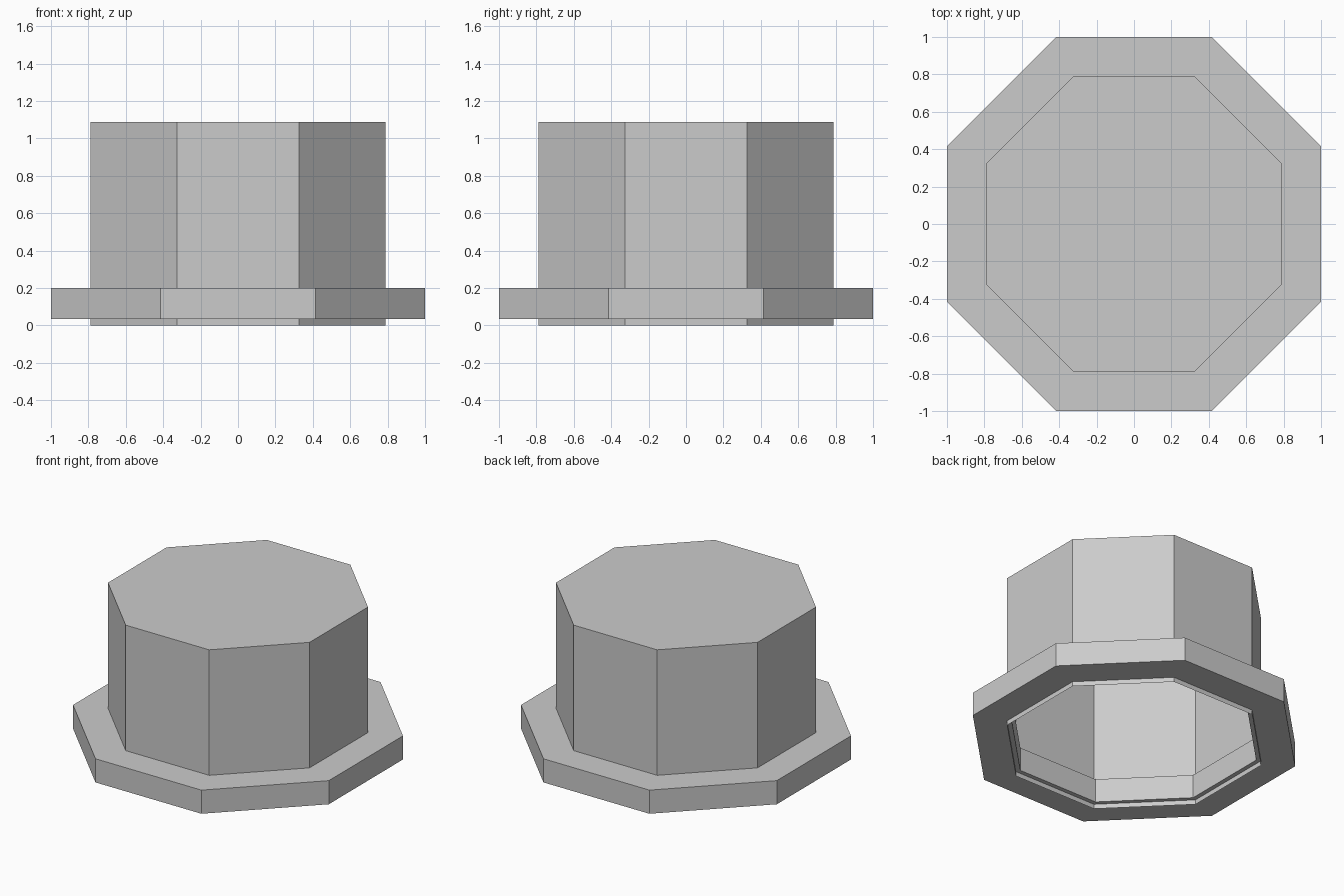
import bpy, bmesh, math

if "Cube" in bpy.data.objects:
    bpy.data.objects.remove(bpy.data.objects["Cube"])

grey = bpy.data.materials.new("grey")
grey.diffuse_color = (0.6, 0.6, 0.6, 1)
grey.use_nodes = True
grey.node_tree.nodes["Principled BSDF"].inputs["Base Color"].default_value = grey.diffuse_color


def octagon(bm, apothem, z):
    """Ring of eight vertices with flat sides facing the axes."""
    r = apothem / math.cos(math.pi / 8)
    return [bm.verts.new((r * math.cos(math.pi / 8 + i * math.pi / 4),
                          r * math.sin(math.pi / 8 + i * math.pi / 4), z))
            for i in range(8)]


def octagon_shell(name, profile, closed=False, cap=False):
    """Join octagons given as (apothem, z); optionally loop or cap the last."""
    bm = bmesh.new()
    rings = [octagon(bm, a, z) for a, z in profile]
    pairs = list(zip(rings, rings[1:]))
    if closed:
        pairs.append((rings[-1], rings[0]))
    for low, high in pairs:
        for i in range(8):
            j = (i + 1) % 8
            bm.faces.new((low[i], low[j], high[j], high[i]))
    if cap:
        bm.faces.new(rings[-1])
    mesh = bpy.data.meshes.new(name)
    bm.to_mesh(mesh)
    bm.free()
    mesh.materials.append(grey)
    obj = bpy.data.objects.new(name, mesh)
    bpy.context.collection.objects.link(obj)
    return obj


# Hollow body, open underneath
octagon_shell("body", [(0.788, 0.0), (0.788, 1.087)], cap=True)

# Flange ring reaching slightly inside the body wall
octagon_shell("flange", [(1.0, 0.033), (1.0, 0.2), (0.758, 0.2), (0.758, 0.033)],
              closed=True)
